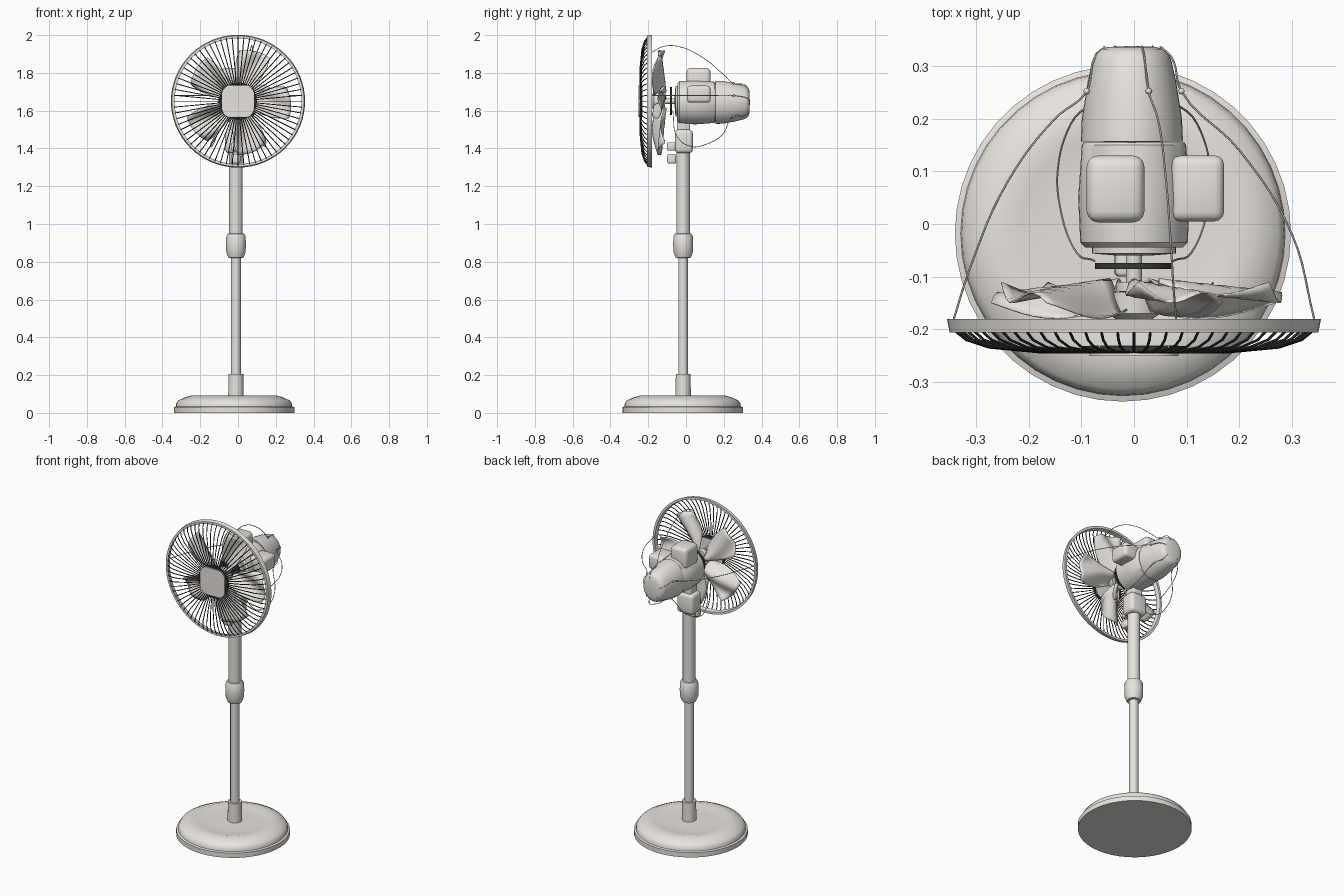
import bpy, bmesh, math
from mathutils import Vector, Matrix

if "Cube" in bpy.data.objects:
    bpy.data.objects.remove(bpy.data.objects["Cube"])


def material(name, colour):
    mat = bpy.data.materials.new(name)
    mat.use_nodes = True
    mat.diffuse_color = (*colour, 1)
    mat.node_tree.nodes["Principled BSDF"].inputs["Base Color"].default_value = (*colour, 1)
    return mat


PLASTIC = material("warm_white_plastic", (0.84, 0.81, 0.77))
DARK = material("dark_wire", (0.04, 0.04, 0.04))

AXIS_Z = 1.65   # height of the fan axis


def activate(obj):
    bpy.ops.object.select_all(action='DESELECT')
    obj.select_set(True)
    bpy.context.view_layer.objects.active = obj


def add(name, bm, mat=PLASTIC):
    """Turn a bmesh into a named, shaded object."""
    bmesh.ops.remove_doubles(bm, verts=bm.verts, dist=0.0001)
    bmesh.ops.recalc_face_normals(bm, faces=bm.faces)
    mesh = bpy.data.meshes.new(name)
    bm.to_mesh(mesh)
    bm.free()
    obj = bpy.data.objects.new(name, mesh)
    bpy.context.collection.objects.link(obj)
    mesh.materials.append(mat)
    activate(obj)
    bpy.ops.object.shade_smooth_by_angle(angle=math.radians(35))
    return obj


def lathe(name, profile, centre, along_y=False, sides=32, stretch=1.0, closed=False,
          mat=PLASTIC):
    """Spin (radius, height) points around z, or around y for the fan head."""
    bm = bmesh.new()
    rings = []
    for i in range(sides):
        a = 2 * math.pi * i / sides
        c, s = math.cos(a), math.sin(a) * stretch
        rings.append([bm.verts.new(Vector(centre) + Vector(
            (r * c, h, r * s) if along_y else (r * c, r * s, h))) for r, h in profile])
    count = len(profile)
    for i in range(sides):
        a, b = rings[i], rings[(i + 1) % sides]
        for j in range(count if closed else count - 1):
            k = (j + 1) % count
            bm.faces.new((a[j], b[j], b[k], a[k]))
    bmesh.ops.dissolve_degenerate(bm, dist=0.00001, edges=bm.edges)
    return add(name, bm, mat)


def box(name, low, high, bevel, outline_only=False):
    """Rounded box between two corners; outline_only rounds just the edges along y."""
    low, high = Vector(low), Vector(high)
    bm = bmesh.new()
    bmesh.ops.create_cube(bm, size=1)
    bmesh.ops.transform(bm, verts=bm.verts, matrix=Matrix.Translation((low + high) / 2)
                        @ Matrix.Diagonal((high - low).to_4d()))
    edges = [e for e in bm.edges if not outline_only
             or abs(e.verts[0].co.y - e.verts[1].co.y) > 0.001]
    bmesh.ops.bevel(bm, geom=edges, offset=bevel, segments=5 if outline_only else 3,
                    profile=0.5, affect='EDGES')
    return add(name, bm)


def wires(name, paths, radius, mat, smooth=False):
    """Round wires through lists of points, made into one mesh."""
    curve = bpy.data.curves.new(name, 'CURVE')
    curve.dimensions = '3D'
    curve.bevel_depth = radius
    curve.bevel_resolution = 1
    curve.resolution_u = 6
    for path in paths:
        if smooth:
            spline = curve.splines.new('BEZIER')
            spline.bezier_points.add(len(path) - 1)
            for point, co in zip(spline.bezier_points, path):
                point.co = co
                point.handle_left_type = point.handle_right_type = 'AUTO'
        else:
            spline = curve.splines.new('POLY')
            spline.points.add(len(path) - 1)
            for point, co in zip(spline.points, path):
                point.co = (*co, 1)
    obj = bpy.data.objects.new(name, curve)
    bpy.context.collection.objects.link(obj)
    curve.materials.append(mat)
    activate(obj)
    bpy.ops.object.convert(target='MESH')
    bpy.ops.object.shade_smooth_by_angle(angle=math.radians(50))


# Dished round base
lathe("base", [(0, 0), (0.319, 0), (0.319, 0.03), (0.308, 0.034), (0.306, 0.05),
               (0.295, 0.066), (0.26, 0.082), (0.225, 0.092), (0.195, 0.085),
               (0.1, 0.085), (0, 0.09)], (-0.021, -0.018, 0), sides=44)

# Telescopic stand
POLE = (-0.011, -0.015, 0)
lathe("base_collar", [(0, 0.08), (0.041, 0.08), (0.039, 0.205), (0, 0.205)], POLE)
lathe("lower_pole", [(0.026, 0.19), (0.026, 0.84)], POLE, sides=24)
lathe("height_lock", [(0.025, 0.82), (0.04, 0.822), (0.051, 0.85), (0.053, 0.89),
                      (0.051, 0.935), (0.044, 0.948), (0.034, 0.95)], POLE)
lathe("upper_pole", [(0.036, 0.94), (0.036, 1.4), (0, 1.4)], POLE, sides=24)

# Tilting neck with its clamp knob
box("neck_block", (-0.068, -0.058, 1.375), (0.044, 0.036, 1.5), 0.02)
box("neck_bracket", (-0.045, -0.048, 1.47), (0.022, 0.022, 1.57), 0.01)
box("clamp_arm", (-0.035, -0.1, 1.388), (0.01, -0.045, 1.432), 0.008)
box("clamp_knob", (-0.038, -0.1, 1.32), (0.012, -0.052, 1.37), 0.01)

# Motor housing: front barrel and tapering rear cover with a rounded end
HEAD = (0, 0, AXIS_Z - 0.006)
lathe("motor_barrel", [(0, -0.045), (0.092, -0.045), (0.102, -0.035), (0.106, 0.05),
                       (0.099, 0.15), (0.095, 0.155), (0, 0.155)], HEAD, True, 36, 1.1)
lathe("motor_rear_cover", [(0, 0.155), (0.097, 0.157), (0.095, 0.2), (0.084, 0.27),
                           (0.075, 0.31), (0.069, 0.324), (0.06, 0.332), (0.045, 0.336),
                           (0, 0.338)], (-0.004, 0, HEAD[2]), True, 36, 1.18)
box("top_control", (-0.09, 0.003, 1.7), (0.02, 0.13, 1.826), 0.022)
box("side_control", (0.07, 0.005, 1.642), (0.171, 0.13, 1.732), 0.018)

# Mounting plates and drive shaft
CENTRE = (0, 0, AXIS_Z)
lathe("motor_front_plate", [(0, -0.04), (0.08, -0.04), (0.08, -0.056), (0.03, -0.06),
                            (0, -0.06)], CENTRE, True)
lathe("rear_guard_plate", [(0, -0.074), (0.074, -0.074), (0.074, -0.085), (0, -0.085)],
      CENTRE, True, mat=DARK)
lathe("shaft", [(0, -0.04), (0.015, -0.04), (0.015, -0.11), (0.034, -0.11),
                (0.034, -0.128), (0.012, -0.13), (0.012, -0.165), (0, -0.165)], CENTRE, True, 20)
lathe("blade_hub", [(0.03, -0.13), (0.052, -0.13), (0.05, -0.17), (0.035, -0.18), (0, -0.18)],
      CENTRE, True, 24)


# Five twisted, wavy blades
def blade(name, angle):
    bm = bmesh.new()
    steps = 10
    grid = []
    for i in range(steps + 1):
        t = i / steps
        half = 0.03 + 0.053 * math.sin(t * math.pi * 0.58)
        row = []
        for j in range(steps + 1):
            s = 2 * j / steps - 1
            r = 0.045 + t * (0.235 - 0.018 * s * s - 0.015 * s)
            y = -0.137 + 0.022 * s + 0.02 * math.sin(s * 3 + t * 3.5)
            row.append(bm.verts.new((r, y, half * s + 0.02 * t)))
        grid.append(row)
    for i in range(steps):
        for j in range(steps):
            bm.faces.new((grid[i][j], grid[i + 1][j], grid[i + 1][j + 1], grid[i][j + 1]))
    obj = add(name, bm)
    obj.location = CENTRE
    obj.rotation_euler = (0, -angle, 0)
    solid = obj.modifiers.new("thickness", 'SOLIDIFY')
    solid.thickness = 0.003
    solid.offset = 0


for i in range(5):
    blade(f"blade_{i + 1}", math.radians(66 + 72 * i))

# Front guard: rim, radial wires, centre ring and cap
lathe("guard_rim", [(0.355, -0.18), (0.35, -0.206), (0.336, -0.206), (0.341, -0.18)],
      CENTRE, True, 64, 0.99, closed=True)
SPOKE = [(0.343, -0.2), (0.318, -0.22), (0.275, -0.234), (0.18, -0.243), (0.08, -0.243)]
SPOKES = 68
spokes = []
for i in range(SPOKES):
    a = 2 * math.pi * i / SPOKES
    spokes.append([(r * math.cos(a), y, AXIS_Z + r * math.sin(a)) for r, y in SPOKE])
wires("guard_spokes", spokes, 0.0026, DARK)
lathe("guard_centre_ring", [(0.06, -0.246), (0.1, -0.244), (0.1, -0.232), (0.06, -0.232)],
      CENTRE, True, 40, closed=True, mat=DARK)
box("guard_centre_cap", (-0.084, -0.251, AXIS_Z - 0.084),
    (0.084, -0.23, AXIS_Z + 0.084), 0.045, outline_only=True)

# Loose rear stay wires running from the rim over the motor cover
stays = [
    [(-0.342, -0.18, 1.68), (-0.31, -0.08, 1.68), (-0.24, 0.08, 1.68), (-0.15, 0.2, 1.68),
     (-0.09, 0.252, 1.68), (-0.075, 0.315, 1.67), (-0.055, 0.337, 1.66)],
    [(0.342, -0.18, 1.68), (0.3, -0.02, 1.68), (0.2, 0.14, 1.68),
     (0.09, 0.252, 1.68), (0.072, 0.315, 1.67), (0.05, 0.337, 1.66)],
    [(0.08, -0.18, 1.91), (0.075, -0.12, 1.94), (0.07, -0.04, 1.94), (0.06, 0.09, 1.88),
     (0.045, 0.2, 1.79), (0.028, 0.252, 1.745), (0.02, 0.315, 1.735), (0.015, 0.337, 1.7)],
]
for side in (-1, 1):
    stays.append([(side * 0.075, -0.07, 1.6), (side * 0.115, -0.045, 1.46),
                  (side * 0.14, 0.03, 1.41), (side * 0.145, 0.1, 1.42),
                  (side * 0.12, 0.19, 1.47),
                  (side * 0.065, 0.252, 1.57), (side * 0.05, 0.315, 1.575),
                  (side * 0.035, 0.337, 1.6)])
wires("rear_stay_wires", stays, 0.002, PLASTIC, smooth=True)

# Small clips where the stays meet the cover
for i, path in enumerate(stays):
    clip = next(p for p in path if p[1] == 0.252)
    bm = bmesh.new()
    bmesh.ops.create_uvsphere(bm, u_segments=10, v_segments=6, radius=0.006,
                              matrix=Matrix.Translation(clip))
    add(f"stay_clip_{i + 1}", bm)
